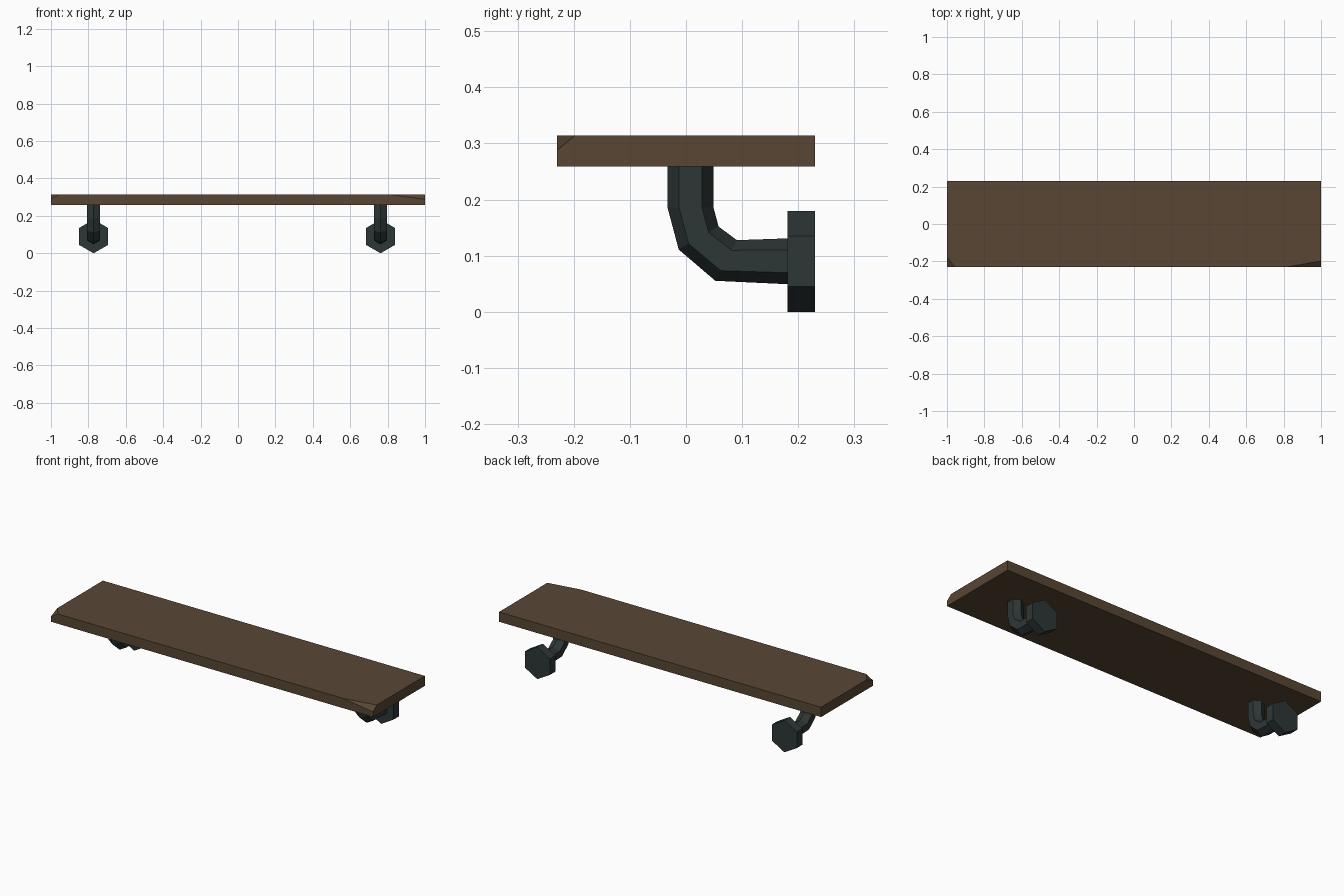
import bpy, bmesh, math
from mathutils import Vector

if "Cube" in bpy.data.objects:
    bpy.data.objects.remove(bpy.data.objects["Cube"])


def material(name, colour):
    m = bpy.data.materials.new(name)
    m.diffuse_color = (*colour, 1)
    m.use_nodes = True
    m.node_tree.nodes["Principled BSDF"].inputs["Base Color"].default_value = m.diffuse_color
    return m


wood = material("dark_wood", (0.098, 0.061, 0.034))
iron = material("dark_iron", (0.027, 0.037, 0.037))


def finish(name, bm, mat):
    bmesh.ops.recalc_face_normals(bm, faces=bm.faces[:])
    me = bpy.data.meshes.new(name)
    bm.to_mesh(me)
    bm.free()
    me.materials.append(mat)
    ob = bpy.data.objects.new(name, me)
    bpy.context.collection.objects.link(ob)
    return ob


# shelf board with two chipped front corners
Z0, Z1, Y = 0.259, 0.314, 0.23
bm = bmesh.new()
bmesh.ops.create_cube(bm, size=1)
for v in bm.verts:
    v.co = (v.co.x * 2, v.co.y * 2 * Y, Z1 if v.co.z > 0 else Z0)
chips = [
    ((0.815, -Y, Z1), (1, -0.198, Z1), (1, -Y, 0.288)),
    ((-0.957, -Y, Z1), (-1, -0.175, Z1), (-1, -Y, 0.289)),
]
for pts in chips:
    a, b, c = map(Vector, pts)
    n = (b - a).cross(c - a).normalized()
    if n.z < 0:
        n = -n
    cut = bmesh.ops.bisect_plane(bm, geom=bm.verts[:] + bm.edges[:] + bm.faces[:],
                                 plane_co=a, plane_no=n, clear_outer=True)
    edges = [e for e in cut["geom_cut"] if isinstance(e, bmesh.types.BMEdge)]
    bmesh.ops.holes_fill(bm, edges=edges, sides=0)
finish("shelf_board", bm, wood)

# bent pipe: ring centres (y, z) and the angle of each ring towards the inside of the bend
R = 0.041
path = [(0.008, Z0 + 0.002, 0), (0.008, 0.186, 0), (0.0225, 0.1315, 30),
        (0.0715, 0.0915, 62), (0.185, 0.09, 90)]


def hexagon(bm, x, y, z, radius, tilt):
    d = math.radians(tilt)
    ring = []
    for i in range(6):
        t = math.radians(60 * i)
        k = radius * math.cos(t)
        ring.append(bm.verts.new((x + radius * math.sin(t),
                                  y + k * math.cos(d), z + k * math.sin(d))))
    return ring


def loft(bm, rings):
    for a, b in zip(rings, rings[1:]):
        for i in range(6):
            j = (i + 1) % 6
            bm.faces.new((a[i], a[j], b[j], b[i]))
    bm.faces.new(rings[0])
    bm.faces.new(rings[-1])


for side, x in (("left", -0.772), ("right", 0.762)):
    bm = bmesh.new()
    loft(bm, [hexagon(bm, x, y, z, R, a) for y, z, a in path])
    finish(side + "_bracket_pipe", bm, iron)
    # hexagonal wall flange
    bm = bmesh.new()
    loft(bm, [hexagon(bm, x, y, 0.09, 0.09, 90) for y in (0.181, 0.23)])
    finish(side + "_wall_flange", bm, iron)
